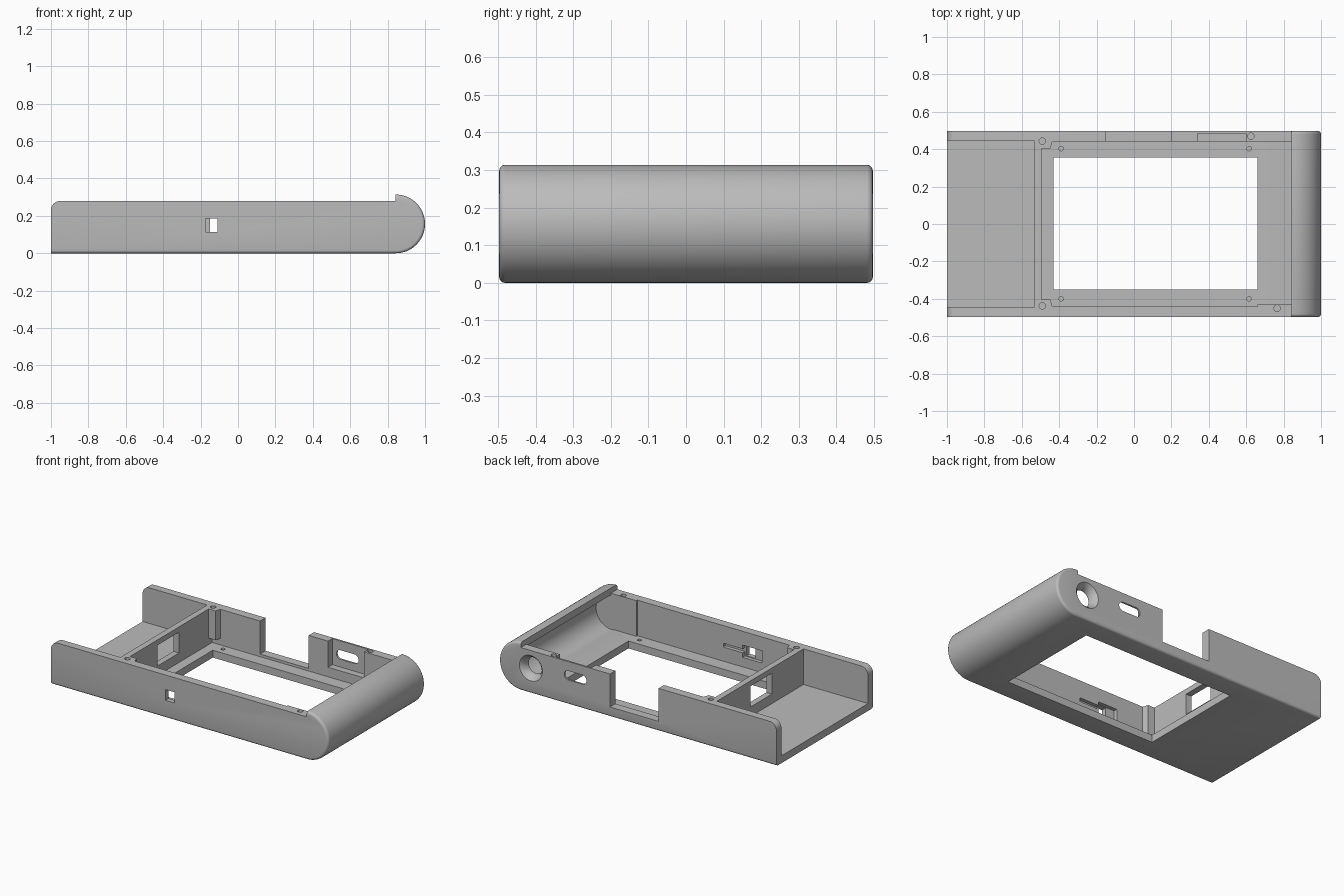
import bpy
import bmesh
from math import cos, sin, pi

if "Cube" in bpy.data.objects:
    bpy.data.objects.remove(bpy.data.objects["Cube"], do_unlink=True)

grey = bpy.data.materials.new("plain grey")
grey.use_nodes = True
colour = (0.5, 0.5, 0.5, 1)
grey.diffuse_color = colour
grey.node_tree.nodes["Principled BSDF"].inputs["Base Color"].default_value = colour

HALF = 0.497          # half width
TOP = 0.28            # wall height
FLOOR = 0.048         # floor thickness
NOSE_X, NOSE_R = 0.843, 0.157
ABOVE = 0.4


def arc(cx, cz, r, start, end, steps):
    return [(cx + r * cos(start + (end - start) * i / steps),
             cz + r * sin(start + (end - start) * i / steps)) for i in range(steps + 1)]


def prism(name, points, axis, lo, hi):
    """Extrude a 2D outline: along y the points are (x, z), along z they are (x, y)."""
    bm = bmesh.new()
    place = (lambda a, b, t: (a, t, b)) if axis == "y" else (lambda a, b, t: (a, b, t))
    rings = [[bm.verts.new(place(a, b, t)) for a, b in points] for t in (lo, hi)]
    n = len(points)
    bm.faces.new(rings[0])
    bm.faces.new(rings[1])
    for i in range(n):
        j = (i + 1) % n
        bm.faces.new((rings[0][i], rings[0][j], rings[1][j], rings[1][i]))
    bmesh.ops.recalc_face_normals(bm, faces=bm.faces)
    return finish(name, bm)


def finish(name, bm):
    mesh = bpy.data.meshes.new(name)
    bm.to_mesh(mesh)
    bm.free()
    mesh.materials.append(grey)
    obj = bpy.data.objects.new(name, mesh)
    bpy.context.collection.objects.link(obj)
    return obj


def box(name, x0, x1, y0, y1, z0, z1):
    return prism(name, [(x0, y0), (x1, y0), (x1, y1), (x0, y1)], "z", z0, z1)


def peg(name, x, y, r, z0, z1):
    return prism(name, arc(x, y, r, 0, 2 * pi, 20)[:-1], "z", z0, z1)


def combine(target, tool, operation="DIFFERENCE"):
    mod = target.modifiers.new(tool.name, "BOOLEAN")
    mod.operation = operation
    mod.solver = "EXACT"
    mod.object = tool
    bpy.context.view_layer.update()
    graph = bpy.context.evaluated_depsgraph_get()
    mesh = bpy.data.meshes.new_from_object(target.evaluated_get(graph))
    target.modifiers.clear()
    target.data = mesh
    bpy.data.objects.remove(tool, do_unlink=True)


# Outer shell: long side outline with a round nose and a raised lip
outline = [(-1, 0)] + arc(NOSE_X, NOSE_R, NOSE_R, -pi / 2, pi / 2, 32)
outline += [(NOSE_X, TOP)] + arc(-0.95, TOP - 0.05, 0.05, pi / 2, pi, 8)
case = prism("case_body", outline, "y", -HALF, HALF)

# Soften the bottom and nose edges along both sides
bm = bmesh.new()
bm.from_mesh(case.data)
soft = []
for e in bm.edges:
    a, b = (v.co for v in e.verts)
    mid = (a + b) / 2
    if abs(a.y - b.y) < 0.001 and (mid.z < 0.001 or mid.x > NOSE_X + 0.001):
        soft.append(e)
bmesh.ops.bevel(bm, geom=soft, offset=0.016, segments=4, profile=0.5, affect="EDGES")
bm.to_mesh(case.data)
bm.free()

# Open end bay, main bay and hollow nose
combine(case, box("end_bay", -1.1, -0.535, -0.446, 0.446, FLOOR, ABOVE))
combine(case, box("main_bay", -0.495, 0.66, -0.441, 0.441, FLOOR, ABOVE))
combine(case, box("nose_bay", 0.65, NOSE_X, -0.431, 0.441, FLOOR, ABOVE))
combine(case, prism("nose_hollow", arc(NOSE_X - 0.005, NOSE_R, 0.112, 0, 2 * pi, 48)[:-1],
                    "y", -0.431, 0.441))

# Screen opening in the floor
combine(case, box("screen_opening", -0.43, 0.66, -0.35, 0.355, -0.1, 0.1))

# Corner screw posts beside the partition
for s in (-1, 1):
    post = [(-0.51, 0.405 * s), (-0.447, 0.405 * s), (-0.43, 0.46 * s), (-0.51, 0.46 * s)]
    combine(case, prism("screw_post", post, "z", 0.09, TOP), "UNION")

# Partition window
combine(case, box("partition_window", -0.6, -0.45, -0.12, 0.1, 0.11, 0.245))

# Back wall: notch, connector pocket and rounded slot
combine(case, box("back_notch", -0.15, 0.2, 0.42, 0.6, 0.065, ABOVE))
combine(case, box("connector_pocket", 0.34, 0.6, 0.42, 0.485, 0.11, ABOVE))
slot = arc(0.5, 0.19, 0.03, -pi / 2, pi / 2, 10) + arc(0.4, 0.19, 0.03, pi / 2, 3 * pi / 2, 10)
combine(case, prism("connector_slot", slot, "y", 0.42, 0.6))

# Dished round hole in the back wall of the nose
bm = bmesh.new()
profile = [(0.1, 0.51), (0.083, HALF), (0.07, 0.485), (0.06, 0.468), (0.055, 0.45), (0.055, 0.41)]
rings = [[bm.verts.new((px, y, pz)) for px, pz in arc(0.77, 0.165, r, 0, 2 * pi, 32)[:-1]]
         for r, y in profile]
for near, far in zip(rings, rings[1:]):
    for i in range(32):
        j = (i + 1) % 32
        bm.faces.new((near[i], near[j], far[j], far[i]))
bm.faces.new(rings[0])
bm.faces.new(rings[-1])
bmesh.ops.recalc_face_normals(bm, faces=bm.faces)
combine(case, finish("round_hole", bm))

# Front wall: switch window with its inner recesses
combine(case, box("switch_recess", -0.24, -0.1, -0.465, -0.42, 0.11, 0.19))
combine(case, box("switch_groove", -0.11, 0.04, -0.465, -0.42, 0.14, 0.165))
combine(case, box("switch_window", -0.175, -0.11, -0.6, -0.42, 0.115, 0.185))

# Screw holes in the wall tops and in the screen frame
for x, y in ((-0.49, 0.443), (-0.49, -0.438), (0.625, 0.47), (0.765, -0.45)):
    combine(case, peg("wall_screw_hole", x, y, 0.017, 0.16, ABOVE))
for x in (-0.39, 0.615):
    for y in (-0.4, 0.403):
        combine(case, peg("frame_screw_hole", x, y, 0.012, 0.02, 0.08))

bpy.ops.object.select_all(action="DESELECT")
case.select_set(True)
bpy.context.view_layer.objects.active = case
bpy.ops.object.shade_smooth_by_angle(angle=pi / 6)
